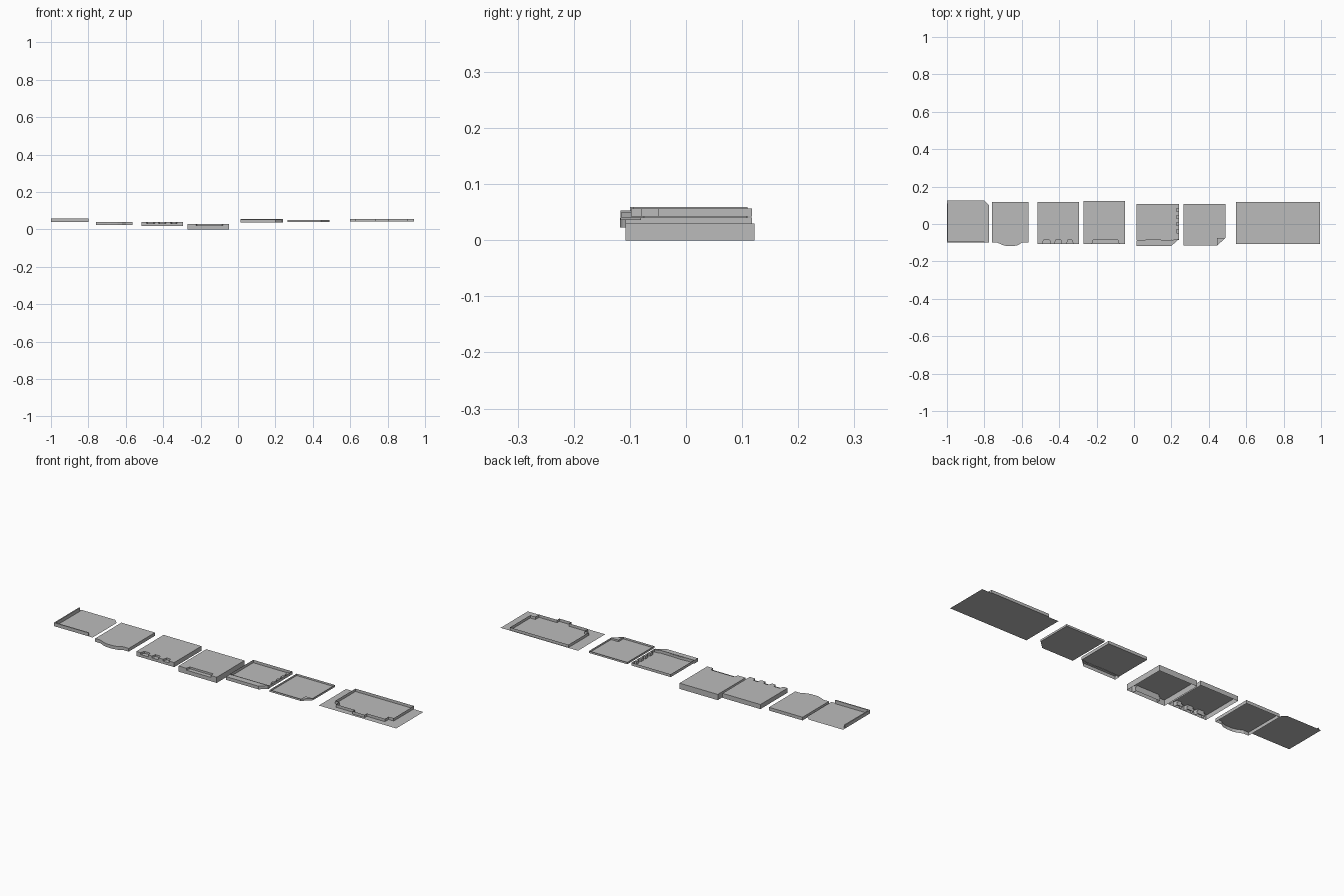
import bpy, bmesh

if "Cube" in bpy.data.objects:
    bpy.data.objects.remove(bpy.data.objects["Cube"])

grey = bpy.data.materials.new("mid grey")
grey.use_nodes = True
grey.diffuse_color = (0.5, 0.5, 0.5, 1)
grey.node_tree.nodes["Principled BSDF"].inputs["Base Color"].default_value = (0.5, 0.5, 0.5, 1)


def tile(name, outline, z, wall_z=None, walls=None):
    """Flat plate with thin walls going up or down from chosen outline edges."""
    bm = bmesh.new()
    plate = [bm.verts.new((x, y, z)) for x, y in outline]
    bm.faces.new(plate)
    if wall_z is not None:
        rim = [bm.verts.new((x, y, wall_z)) for x, y in outline]
        n = len(outline)
        for i in range(n) if walls is None else walls:
            j = (i + 1) % n
            bm.faces.new((plate[i], rim[i], rim[j], plate[j]) if wall_z < z
                         else (plate[i], plate[j], rim[j], rim[i]))
        bmesh.ops.delete(bm, geom=[v for v in rim if not v.link_faces], context="VERTS")
    mesh = bpy.data.meshes.new(name)
    bm.to_mesh(mesh)
    bm.free()
    mesh.materials.append(grey)
    obj = bpy.data.objects.new(name, mesh)
    bpy.context.collection.objects.link(obj)
    return obj


def block(name, x0, x1, y0, y1, z0, z1):
    tile(name, [(x0, y0), (x1, y0), (x1, y1), (x0, y1)], z1, z0)


def notched(x0, x1, y0, y1, notches, depth):
    """Rectangle outline with cuts along its front edge."""
    pts = [(x0, y0)]
    for a, b in notches:
        pts += [(a, y0), (a + 0.006, y0 + depth), (b - 0.006, y0 + depth), (b, y0)]
    return pts + [(x1, y0), (x1, y1), (x0, y1)]


# Corner tray: low floor, walls on the left and front, open lips elsewhere
tile("corner_tray_floor", [(-1, -0.1), (-0.775, -0.1), (-0.775, 0.1), (-0.8, 0.125), (-1, 0.125)], 0.041)
block("corner_tray_side_wall", -1, -0.994, -0.1, 0.11, 0.041, 0.059)
block("corner_tray_front_wall", -1, -0.8, -0.1, -0.094, 0.041, 0.059)

# Bulged cliff top
tile("bulged_cliff", [(-0.76, -0.1), (-0.73, -0.1), (-0.7, -0.113), (-0.68, -0.118), (-0.645, -0.118),
                      (-0.62, -0.113), (-0.6, -0.1), (-0.565, -0.1), (-0.565, 0.118), (-0.76, 0.118)],
     0.04, 0.023)

# Cliff tops with cuts in the front edge and a lower ledge filling each cut
cliffs = [
    ("triple_notch_cliff", -0.515, -0.295, 0.118, 0.041, 0.017,
     [(-0.49, -0.445), (-0.425, -0.385), (-0.36, -0.325)]),
    ("wide_notch_cliff", -0.27, -0.048, 0.122, 0.03, 0, [(-0.225, -0.08)]),
]
for name, x0, x1, back, top, low, cuts in cliffs:
    tile(name, notched(x0, x1, -0.108, back, cuts, 0.022), top, low)
    for k, (a, b) in enumerate(cuts):
        block(f"{name}_ledge_{k + 1}", a, b, -0.108, -0.086, low, top - 0.01)

# Rough tray: walls all round, thick front bank and bumps on the right side
tile("rough_tray", [(0.013, -0.085), (0.24, -0.085), (0.24, 0.108), (0.013, 0.108)], 0.04, 0.055)
tile("rough_tray_bank", [(0.013, -0.117), (0.2, -0.117), (0.24, -0.08), (0.225, -0.08), (0.2, -0.087),
                         (0.1, -0.082), (0.013, -0.087)], 0.053, 0.036)
for k in range(4):
    y = -0.05 + k * 0.038
    block(f"rough_tray_bump_{k + 1}", 0.228, 0.24, y, y + 0.022, 0.04, 0.055)

# Shallow tray with a cut corner and a small corner step
tile("shallow_tray", [(0.265, -0.115), (0.445, -0.115), (0.488, -0.075), (0.488, 0.108), (0.265, 0.108)],
     0.04, 0.05)
tile("shallow_tray_step", [(0.445, -0.115), (0.488, -0.075), (0.445, -0.075)], 0.049, 0.04)

# Wide tile: flat ground with a raised walled enclosure
tile("wide_ground", [(0.545, -0.108), (0.995, -0.108), (0.995, 0.118), (0.545, 0.118)], 0.04)
tile("wide_enclosure", [(0.6, -0.05), (0.625, -0.05), (0.625, -0.08), (0.735, -0.08), (0.735, -0.098),
                        (0.805, -0.098), (0.805, -0.08), (0.91, -0.08), (0.91, -0.05), (0.94, -0.05),
                        (0.94, 0.118), (0.6, 0.118)], 0.042, 0.057)
